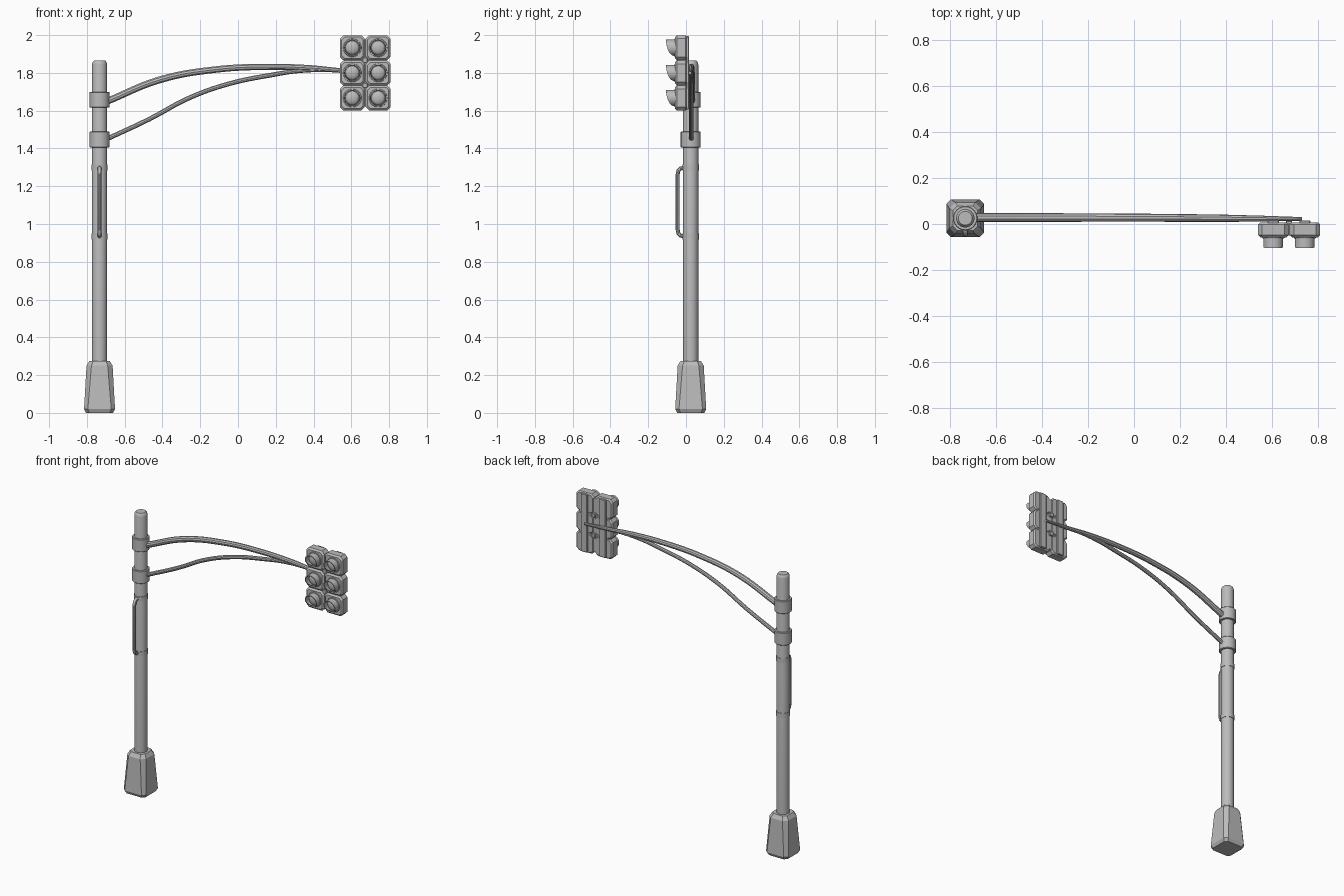
import bpy, bmesh, math
from mathutils import Vector

cube = bpy.data.objects.get("Cube")
if cube:
    bpy.data.objects.remove(cube, do_unlink=True)

PX, PY = -0.733, 0.025          # pole axis

grey = bpy.data.materials.new("galvanised grey")
grey.use_nodes = True
COLOR = (0.5, 0.5, 0.5, 1)
grey.diffuse_color = COLOR
grey.node_tree.nodes["Principled BSDF"].inputs["Base Color"].default_value = COLOR


def finish(name, bm, smooth=True):
    bmesh.ops.recalc_face_normals(bm, faces=bm.faces)
    mesh = bpy.data.meshes.new(name)
    bm.to_mesh(mesh)
    bm.free()
    mesh.materials.append(grey)
    obj = bpy.data.objects.new(name, mesh)
    bpy.context.collection.objects.link(obj)
    if smooth:
        bpy.ops.object.select_all(action='DESELECT')
        bpy.context.view_layer.objects.active = obj
        obj.select_set(True)
        bpy.ops.object.shade_smooth_by_angle(angle=math.radians(35))
    return obj


def loft(name, rings, smooth=True, closed=False):
    """Skin a list of equally long point rings; cap or join the ends."""
    bm = bmesh.new()
    loops = [[bm.verts.new(p) for p in ring] for ring in rings]
    n = len(loops[0])
    pairs = list(zip(loops, loops[1:]))
    if closed:
        pairs.append((loops[-1], loops[0]))
    for a, b in pairs:
        for i in range(n):
            j = (i + 1) % n
            bm.faces.new((a[i], a[j], b[j], b[i]))
    if not closed:
        bm.faces.new(loops[0])
        bm.faces.new(loops[-1])
    return finish(name, bm, smooth)


def circle(r, n):
    return [(r * math.cos(math.tau * i / n), r * math.sin(math.tau * i / n)) for i in range(n)]


def octagon(h, c):
    k = h - c
    return [(h, -k), (h, k), (k, h), (-k, h), (-h, k), (-h, -k), (-k, -h), (k, -h)]


def turned(name, profile, sides=24):
    """Lathe (radius, z) pairs about the pole axis."""
    return loft(name, [[(PX + x, PY + y, z) for x, y in circle(r, sides)] for r, z in profile])


def box(name, x, y, z, bevel=0.0):
    bm = bmesh.new()
    bmesh.ops.create_cube(bm, size=1)
    for v in bm.verts:
        v.co = Vector([(a + b) / 2 + c * (b - a) for c, (a, b) in zip(v.co, (x, y, z))])
    if bevel:
        bmesh.ops.bevel(bm, geom=bm.edges[:], offset=bevel, segments=1, affect='EDGES')
    return finish(name, bm, False)


def tube(name, points, radii, bezier=False):
    curve = bpy.data.curves.new(name, 'CURVE')
    curve.dimensions = '3D'
    curve.bevel_depth = 1.0
    curve.bevel_resolution = 3
    curve.resolution_u = 8
    curve.use_fill_caps = True
    spline = curve.splines.new('BEZIER' if bezier else 'POLY')
    pts = spline.bezier_points if bezier else spline.points
    pts.add(len(points) - 1)
    for p, co, r in zip(pts, points, radii):
        p.co = co if bezier else (*co, 1)
        p.radius = r
        if bezier:
            p.handle_left_type = p.handle_right_type = 'AUTO'
    tmp = bpy.data.objects.new(name, curve)
    bpy.context.collection.objects.link(tmp)
    bpy.context.view_layer.update()
    mesh = bpy.data.meshes.new_from_object(tmp.evaluated_get(bpy.context.evaluated_depsgraph_get()))
    bpy.data.objects.remove(tmp)
    bm = bmesh.new()
    bm.from_mesh(mesh)
    bpy.data.meshes.remove(mesh)
    for f in bm.faces:
        f.material_index = 0
    return finish(name, bm)


# Tapered footing with cut corners
levels = [(0, 0.072, 0.018), (0.02, 0.082, 0.02), (0.25, 0.069, 0.026), (0.275, 0.054, 0.02)]
loft("footing", [[(PX + x, PY + y, z) for x, y in octagon(h, c)] for z, h, c in levels], False)

# Pole, clamps and thin bands
turned("pole", [(0.04, 0.2), (0.04, 1.845), (0.037, 1.857), (0.03, 1.865)])
for label, z in (("upper", 1.658), ("lower", 1.447)):
    turned(label + "_clamp", [(0.05, z - 0.042), (0.053, z - 0.039),
                              (0.053, z + 0.039), (0.05, z + 0.042)])
for label, z in (("upper", 1.299), ("lower", 0.934)):
    turned(label + "_band", [(0.043, z - 0.015), (0.043, z + 0.015)])

# Cable conduit on the front of the pole
lo, hi, out, near = 0.935, 1.298, -0.044, -0.01
path = [(PX, near, lo), (PX, -0.03, lo + 0.004), (PX, -0.04, lo + 0.015), (PX, out, lo + 0.035)]
path += [(x, y, lo + hi - z) for x, y, z in reversed(path)]
tube("conduit", path, [0.011] * len(path))

# Curved mast arms
upper = [(-0.69, 1.651), (-0.415, 1.763), (-0.125, 1.817), (0.167, 1.832), (0.38, 1.826), (0.54, 1.813), (0.73, 1.80)]
lower = [(-0.69, 1.452), (-0.47, 1.555), (-0.257, 1.668), (-0.045, 1.743), (0.167, 1.787), (0.33, 1.811), (0.54, 1.814)]
tube("upper_arm", [(x, PY + 0.003 - 0.008 * max(0, x), z) for x, z in upper],
     [0.019, 0.019, 0.018, 0.017, 0.016, 0.013, 0.008], True)
tube("lower_arm", [(x, PY + 0.003 - 0.008 * max(0, x), z) for x, z in lower],
     [0.013] * 5 + [0.012, 0.009], True)

# Signal head
COLS, ROWS = (0.605, 0.742), (1.667, 1.8, 1.933)
FRONT, BACK = -0.058, 0.006
box("signal_core", (0.56, 0.787), (-0.044, 0.002), (1.622, 1.978))
for z in (1.733, 1.867):
    box("centre_bracket", (0.66, 0.687), (-0.05, 0.014), (z - 0.014, z + 0.014), 0.003)


def visor(name, cx, cz, r=0.043, wall=0.005, n=32):
    """Hood reaching furthest at the top and curving back to the housing below."""
    def lip(z):
        t = min(1, max(0, (r - z) / (2 * r)))
        return FRONT - 0.004 - 0.043 * math.sqrt(1 - t * t)
    rings = []
    for radius, at_lip in ((r, False), (r, True), (r - wall, True), (r - wall, False)):
        rings.append([(cx + x, lip(z * r / radius) if at_lip else FRONT + 0.004, cz + z)
                      for x, z in circle(radius, n)])
    loft(name, rings, closed=True)


for cx in COLS:
    box("back_rail", (cx - 0.024, cx + 0.024), (0, 0.016), (1.606, 1.994), 0.004)
    for cz in ROWS:
        steps = [(FRONT, 0.056, 0.014), (FRONT + 0.01, 0.066, 0.018),
                 (BACK - 0.008, 0.066, 0.018), (BACK, 0.058, 0.015)]
        loft("signal_housing", [[(cx + x, y, cz + z) for x, z in octagon(h, c)]
                                for y, h, c in steps], False)
        # Raised collar, domed lens and hood
        loft("lens_collar", [[(cx + x, y, cz + z) for x, z in circle(r, 32)]
                             for r, y in ((0.05, FRONT + 0.004), (0.047, FRONT - 0.004))])
        dome = [(a * math.pi / 16) for a in range(8)]
        loft("lens", [[(cx + x, FRONT - 0.002 - 0.018 * math.sin(a), cz + z)
                       for x, z in circle(0.037 * math.cos(a), 24)] for a in dome])
        visor("visor", cx, cz)
